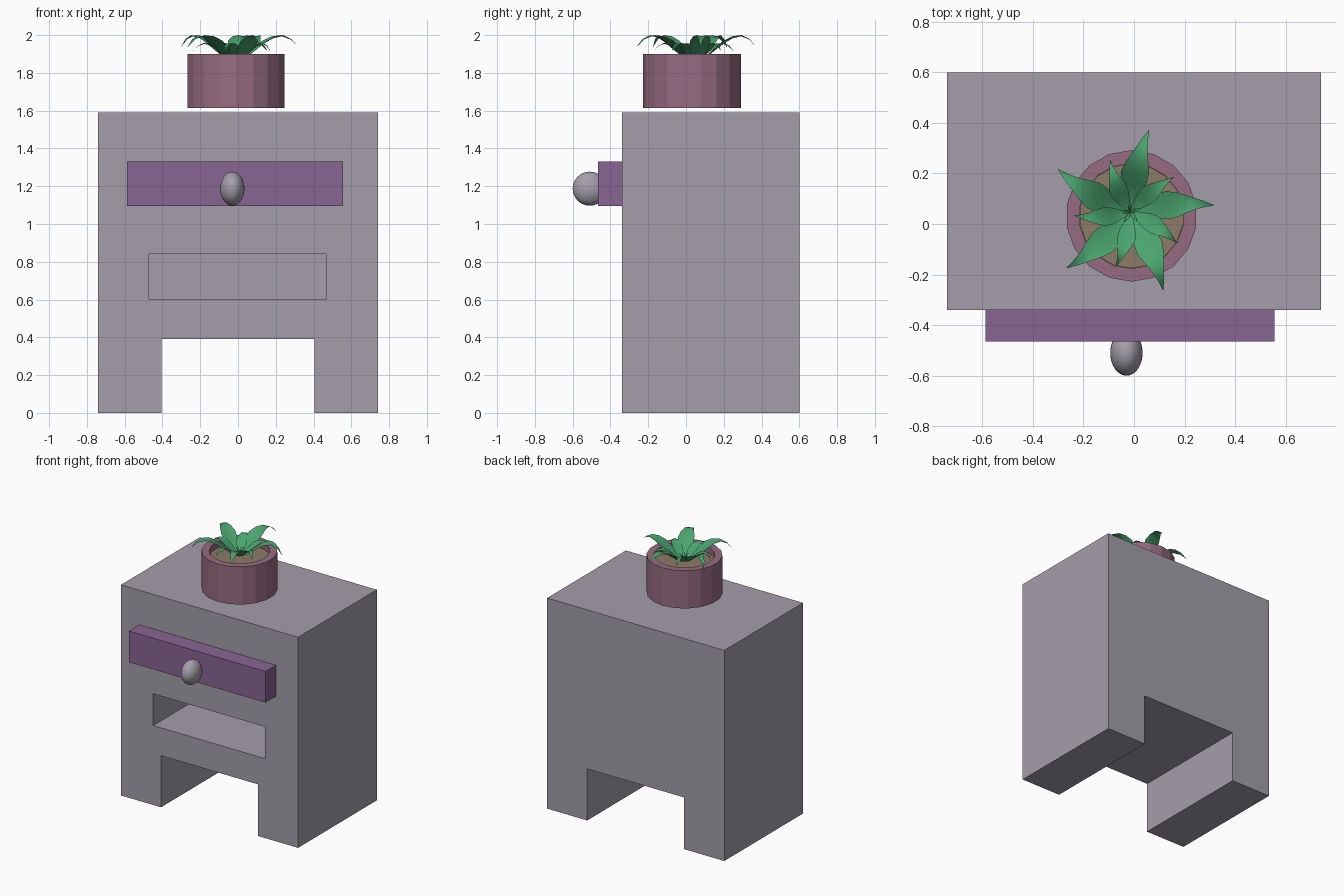
import bpy, bmesh
from math import radians, sin, cos, pi

if "Cube" in bpy.data.objects:
    bpy.data.objects.remove(bpy.data.objects["Cube"])


def material(name, rgb):
    m = bpy.data.materials.new(name)
    m.diffuse_color = (*rgb, 1)
    m.use_nodes = True
    m.node_tree.nodes["Principled BSDF"].inputs["Base Color"].default_value = m.diffuse_color
    return m


GREY = material("grey_wood", (0.37, 0.34, 0.40))
PURPLE = material("purple_wood", (0.25, 0.13, 0.29))
CLAY = material("pink_clay", (0.31, 0.15, 0.22))
EARTH = material("earth", (0.27, 0.20, 0.14))
GREEN = material("leaf_green", (0.07, 0.37, 0.16))


def finish(name, bm, mat):
    me = bpy.data.meshes.new(name)
    bm.to_mesh(me)
    bm.free()
    ob = bpy.data.objects.new(name, me)
    bpy.context.collection.objects.link(ob)
    if mat:
        me.materials.append(mat)
    return ob


def box(name, lo, hi, mat=None):
    bm = bmesh.new()
    bmesh.ops.create_cube(bm, size=1)
    for v in bm.verts:
        v.co = [(a + b) / 2 + c * (b - a) for a, b, c in zip(lo, hi, v.co)]
    return finish(name, bm, mat)


def cut(target, lo, hi):
    cutter = box("cutter", lo, hi)
    cutter.hide_render = True
    mod = target.modifiers.new("cut", 'BOOLEAN')
    mod.operation, mod.solver, mod.object = 'DIFFERENCE', 'EXACT', cutter
    bpy.context.view_layer.objects.active = target
    bpy.ops.object.modifier_apply(modifier=mod.name)
    bpy.data.objects.remove(cutter)


# cabinet with leg gap and open lower compartment
cabinet = box("cabinet", (-0.74, -0.34, 0), (0.74, 0.60, 1.59), GREY)
cut(cabinet, (-0.405, -1, -0.5), (0.405, 1, 0.39))
cut(cabinet, (-0.47, -1, 0.60), (0.465, 0.38, 0.84))

# slightly open drawer and its egg-shaped knob
box("drawer", (-0.587, -0.465, 1.095), (0.555, -0.335, 1.33), PURPLE)
bpy.ops.mesh.primitive_uv_sphere_add(segments=32, ring_count=16, location=(-0.03, -0.51, 1.187))
knob = bpy.context.object
knob.name = "drawer_knob"
knob.scale = (0.064, 0.09, 0.09)
knob.data.materials.append(GREY)
bpy.ops.object.shade_smooth()


# lathe a profile of (radius, z) pairs around the pot axis
PX, PY, SIDES = -0.01, 0.032, 18


def lathe(name, profile, mat):
    bm = bmesh.new()
    rings = []
    for r, z in profile:
        rings.append([bm.verts.new((PX + r * sin(2 * pi * i / SIDES),
                                    PY + r * cos(2 * pi * i / SIDES), z)) for i in range(SIDES)])
    for a, b in zip(rings, rings[1:]):
        for i in range(SIDES):
            j = (i + 1) % SIDES
            bm.faces.new((a[i], a[j], b[j], b[i]))
    bm.faces.new(rings[0])
    bm.faces.new(rings[-1])
    bmesh.ops.recalc_face_normals(bm, faces=bm.faces)
    return finish(name, bm, mat)


# pot and soil
lathe("pot", [(0.26, 1.615), (0.26, 1.90), (0.208, 1.90), (0.208, 1.83)], CLAY)
lathe("soil", [(0.207, 1.832), (0.207, 1.855)], EARTH)

# leaf stations: distance, height above base, half width
LEAF = [(0.0, 0.0, 0.012), (0.06, 0.022, 0.03), (0.11, 0.062, 0.05), (0.16, 0.10, 0.056),
        (0.205, 0.126, 0.043), (0.25, 0.136, 0.026), (0.295, 0.118, 0.012), (0.33, 0.08, 0.001)]


def rosette(name, tip_angle, scale, base_z, lift=1.0):
    bm = bmesh.new()
    for k in range(5):
        a = radians(tip_angle + 8 + 72 * k)
        rows = []
        for d, h, w in LEAF:
            bend = -0.046 * (d / 0.33) ** 3
            row = []
            for s in (-1, 0, 1):
                side = (bend + s * w) * scale
                z = base_z + h * scale * lift + abs(s) * 0.22 * w * scale
                row.append(bm.verts.new((-0.015 + d * scale * cos(a) - side * sin(a),
                                         0.045 + d * scale * sin(a) + side * cos(a), z)))
            rows.append(row)
        for p, q in zip(rows, rows[1:]):
            for i in (0, 1):
                bm.faces.new((p[i], q[i], q[i + 1], p[i + 1]))
    ob = finish(name, bm, GREEN)
    for f in ob.data.polygons:
        f.use_smooth = True


# three whorls of succulent leaves
rosette("outer_leaves", 5, 1.0, 1.858)
rosette("inner_leaves", 39, 0.66, 1.864)
rosette("centre_leaves", 20, 0.13, 1.875, 2.0)
